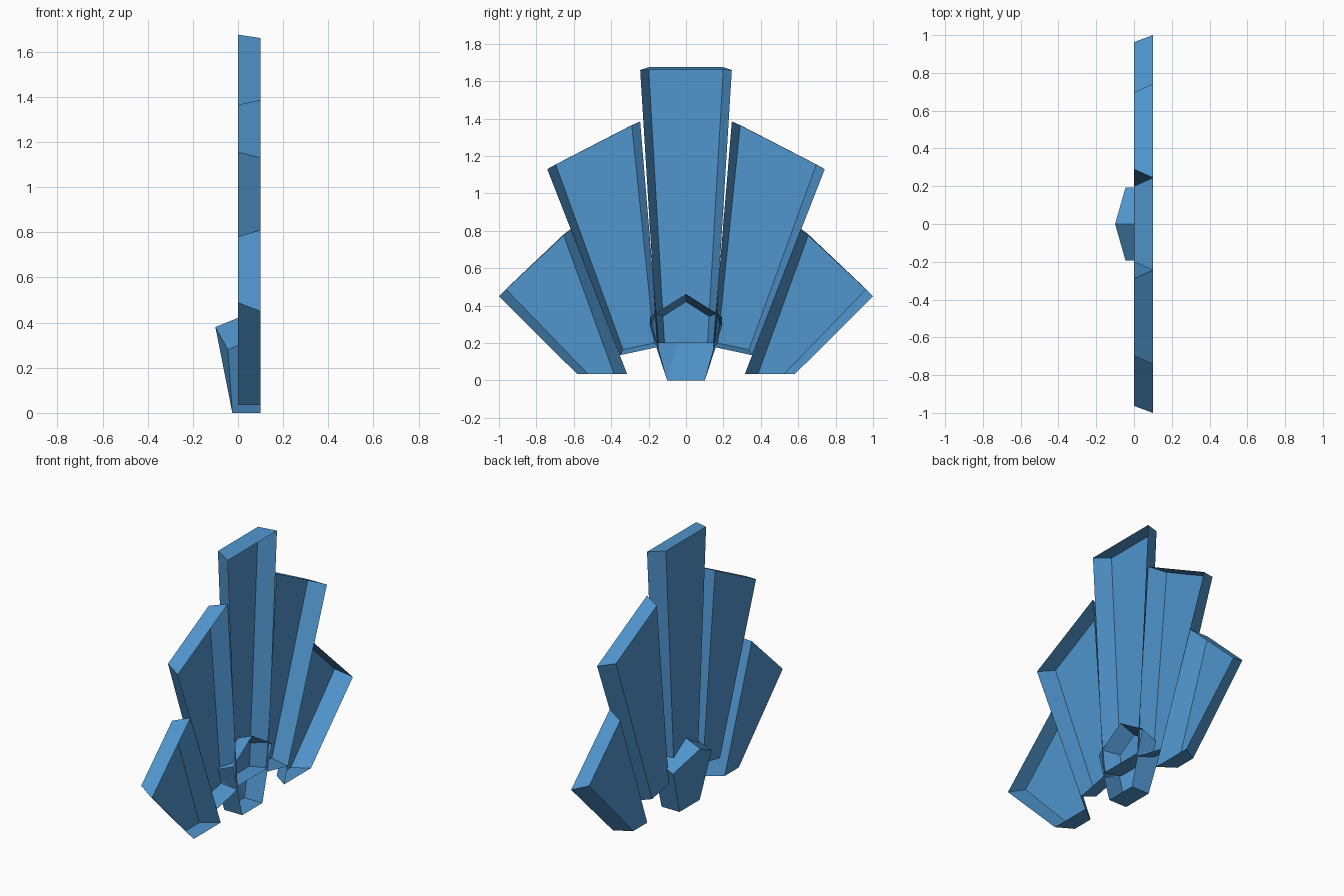
import bpy
import bmesh

cube = bpy.data.objects.get("Cube")
if cube:
    bpy.data.objects.remove(cube, do_unlink=True)

blue = bpy.data.materials.new("Sky blue")
blue.use_nodes = True
colour = (0.08, 0.30, 0.61, 1)
blue.diffuse_color = colour
blue.node_tree.nodes["Principled BSDF"].inputs["Base Color"].default_value = colour

OPEN_X = 0.1  # plane of the open side of every shell


def shell(name, cap, rim, cap_faces=None, mirror=False):
    """Closed cap of (x, y, z) points joined by walls to an open (y, z) rim."""
    sign = -1 if mirror else 1
    bm = bmesh.new()
    inner = [bm.verts.new((x, sign * y, z)) for x, y, z in cap]
    outer = [bm.verts.new((OPEN_X, sign * y, z)) for y, z in rim]
    n = len(inner)
    caps = [bm.faces.new([inner[i] for i in ids])
            for ids in (cap_faces or [range(n)])]
    for i in range(n):
        j = (i + 1) % n
        bm.faces.new((inner[i], inner[j], outer[j], outer[i]))
    # Make the cap face outward, away from the open side
    bmesh.ops.recalc_face_normals(bm, faces=bm.faces)
    bm.normal_update()
    if caps[0].normal.x > 0:
        bmesh.ops.reverse_faces(bm, faces=bm.faces)
    mesh = bpy.data.meshes.new(name)
    bm.to_mesh(mesh)
    bm.free()
    mesh.materials.append(blue)
    obj = bpy.data.objects.new(name, mesh)
    bpy.context.collection.objects.link(obj)


def flat(points):
    """Place a (y, z) outline on the x = 0 plane."""
    return [(0, y, z) for y, z in points]


# Tall middle blade
shell("middle_blade",
      flat([(-0.115, 0.2), (0.115, 0.2), (0.2, 1.675), (-0.2, 1.675)]),
      [(-0.155, 0.2), (0.155, 0.2), (0.245, 1.66), (-0.245, 1.66)])

# Paired blades fanning out towards the front and back
upper_cap = [(0.17, 0.2), (0.337, 0.165), (0.697, 1.155), (0.29, 1.365)]
upper_rim = [(0.145, 0.18), (0.353, 0.135), (0.742, 1.13), (0.245, 1.385)]
lower_cap = [(0.385, 0.035), (0.525, 0.035), (0.963, 0.488), (0.655, 0.78)]
lower_rim = [(0.315, 0.035), (0.583, 0.035), (1.0, 0.45), (0.615, 0.81)]
for side, mirror in (("back", False), ("front", True)):
    shell(side + "_upper_blade", flat(upper_cap), upper_rim, mirror=mirror)
    shell(side + "_lower_blade", flat(lower_cap), lower_rim, mirror=mirror)

# Five-sided boss at the root of the fan, with a folded outer face
shell("root_boss",
      [(-0.025, -0.1, 0), (-0.025, 0.1, 0), (-0.045, 0.193, 0.28),
       (-0.1, 0, 0.38), (-0.045, -0.193, 0.28)],
      [(-0.1, 0), (0.1, 0), (0.193, 0.34), (0, 0.462), (-0.193, 0.34)],
      cap_faces=[(0, 1, 3), (1, 2, 3), (0, 3, 4)])
